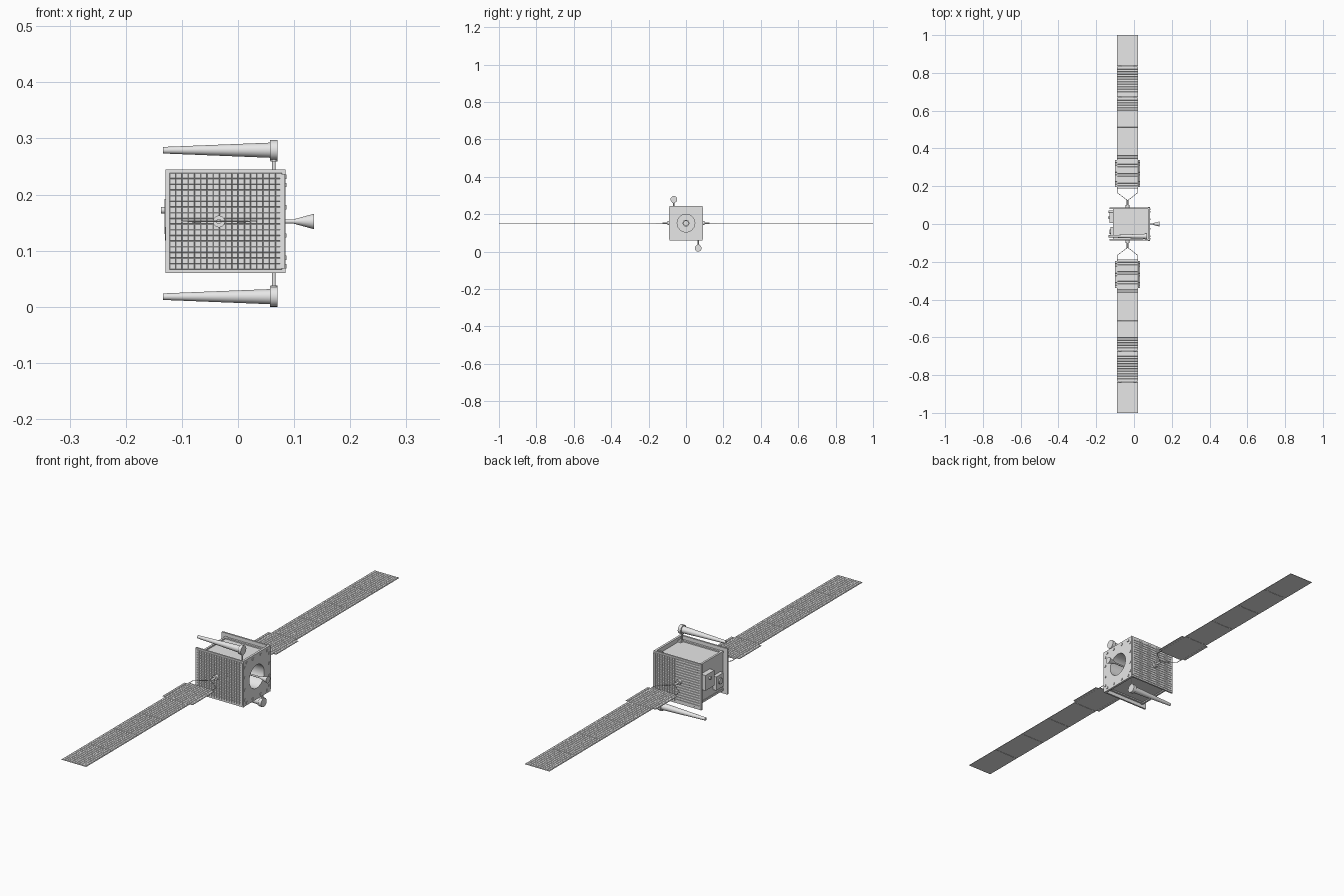
import bpy, bmesh, math
from mathutils import Matrix, Vector

if "Cube" in bpy.data.objects:
    bpy.data.objects.remove(bpy.data.objects["Cube"])

GREY = (0.8, 0.8, 0.8, 1)
grey = bpy.data.materials.new("light_grey")
grey.use_nodes = True
grey.diffuse_color = GREY
grey.node_tree.nodes["Principled BSDF"].inputs["Base Color"].default_value = GREY


def finish(name, bm, smooth=False):
    mesh = bpy.data.meshes.new(name)
    bm.to_mesh(mesh)
    bm.free()
    mesh.materials.append(grey)
    ob = bpy.data.objects.new(name, mesh)
    bpy.context.collection.objects.link(ob)
    if smooth:
        bpy.ops.object.select_all(action='DESELECT')
        ob.select_set(True)
        bpy.context.view_layer.objects.active = ob
        bpy.ops.object.shade_smooth_by_angle(angle=math.radians(40))
    return ob


def add_box(bm, lo, hi):
    lo, hi = Vector(lo), Vector(hi)
    bmesh.ops.create_cube(bm, size=1, matrix=Matrix.Translation((lo + hi) / 2)
                          @ Matrix.Diagonal((*(hi - lo), 1)))


def box(name, lo, hi):
    bm = bmesh.new()
    add_box(bm, lo, hi)
    return finish(name, bm)


def add_rod(bm, a, b, r1, r2=None, sides=24):
    a, b = Vector(a), Vector(b)
    turn = (b - a).to_track_quat('Z', 'Y').to_matrix().to_4x4()
    bmesh.ops.create_cone(bm, cap_ends=True, segments=sides, radius1=r1,
                          radius2=r1 if r2 is None else r2, depth=(b - a).length,
                          matrix=Matrix.Translation((a + b) / 2) @ turn)


def rod(name, a, b, r1, r2=None, sides=24):
    bm = bmesh.new()
    add_rod(bm, a, b, r1, r2, sides)
    return finish(name, bm, True)


def add_cells(bm, centre, width, height, cols, rows, turn=0):
    # grid of small raised solar cells separated by grooves
    matrix = (Matrix.Translation(centre) @ Matrix.Rotation(turn, 4, 'X')
              @ Matrix.Diagonal((width, height, 1, 1)))
    verts = bmesh.ops.create_grid(bm, x_segments=cols, y_segments=rows,
                                  size=0.5, matrix=matrix)["verts"]
    faces = list({f for v in verts for f in v.link_faces})
    bmesh.ops.inset_individual(bm, faces=faces, thickness=0.001, depth=0.0012)


def cut_hole(ob, cutter):
    mod = ob.modifiers.new("hole", 'BOOLEAN')
    mod.operation = 'DIFFERENCE'
    mod.solver = 'EXACT'
    mod.object = cutter
    bpy.context.view_layer.objects.active = ob
    bpy.ops.object.modifier_apply(modifier="hole")


MID = 0.152      # height of the array axis
AXIS = -0.034    # x of the array axis

# main body and engine-side plate with a round well
body = box("body", (-0.11, -0.08, 0.078), (0.076, 0.08, 0.227))
bm = bmesh.new()
add_box(bm, (0.075, -0.09, 0.06), (0.084, 0.09, 0.245))
corners = [e for e in bm.edges if abs(e.verts[0].co.x - e.verts[1].co.x) > 0.005]
bmesh.ops.bevel(bm, geom=corners, offset=0.008, segments=3, affect='EDGES')
plate = finish("engine_plate", bm)
cutter = rod("well_cutter", (0.02, 0, MID), (0.1, 0, MID), 0.047, sides=40)
cut_hole(body, cutter)
cut_hole(plate, cutter)
bpy.data.objects.remove(cutter)

# bolts around the plate edge
bm = bmesh.new()
for s in (-1, 1):
    for t in (-0.065, -0.025, 0.025, 0.065):
        for y, z in ((t, 0.08 * s), (0.078 * s, t)):
            add_box(bm, (0.083, y - 0.004, MID + z - 0.004),
                    (0.0865, y + 0.004, MID + z + 0.004))
finish("plate_bolts", bm)

# engine with flared nozzle
rod("engine_base", (0.019, 0, MID), (0.035, 0, MID), 0.018)
rod("engine_stem", (0.03, 0, MID), (0.1, 0, MID), 0.0035)
rod("engine_nozzle", (0.098, 0, MID), (0.135, 0, MID), 0.0035, 0.0137)

# top and bottom trim: edge rails and corner blocks
bm = bmesh.new()
for z in (0.073, 0.224):
    add_box(bm, (-0.112, -0.08, z), (-0.104, 0.08, z + 0.008))
    for s in (-1, 1):
        add_box(bm, (-0.112, 0.073 * s - 0.004, z), (0.076, 0.073 * s + 0.004, z + 0.008))
        add_box(bm, (0.062, 0.064 * s - 0.008, z - 0.002), (0.076, 0.064 * s + 0.008, z + 0.01))
finish("body_rails", bm)

# equipment on the far side
box("equipment_box_large", (-0.131, 0.005, 0.13), (-0.109, 0.062, 0.192))
box("equipment_box_small", (-0.125, -0.062, 0.1), (-0.109, -0.015, 0.155))
rod("sensor", (-0.13, 0.035, 0.172), (-0.137, 0.035, 0.172), 0.006, sides=16)
rod("sensor_lens", (-0.125, -0.04, 0.13), (-0.13, -0.04, 0.13), 0.012)

for s, side in ((-1, "front"), (1, "back")):
    # side wall covered with cells
    bm = bmesh.new()
    y0, y1 = sorted((0.08 * s, 0.087 * s))
    add_box(bm, (-0.129, y0, 0.06), (0.085, y1, 0.245))
    add_cells(bm, (-0.022, 0.0872 * s, 0.1525), 0.2, 0.172, 18, 17, -s * math.pi / 2)
    finish(side + "_wall", bm)

    # array drive hub, shaft and yoke
    rod(side + "_hub", (AXIS, 0.085 * s, MID), (AXIS, 0.1 * s, MID), 0.0105)
    rod(side + "_shaft", (AXIS, 0.098 * s, MID), (AXIS, 0.126 * s, MID), 0.0045)
    bm = bmesh.new()
    for d in (-1, 1):
        x = AXIS + 0.053 * d
        add_rod(bm, (AXIS, 0.124 * s, MID), (x, 0.165 * s, MID), 0.0013, sides=8)
        add_rod(bm, (x, 0.165 * s, MID), (x, 0.192 * s, MID), 0.0013, sides=8)
    finish(side + "_yoke", bm, True)

    # five hinged array panels
    edges = [0.188, 0.345, 0.509, 0.672, 0.836, 1.0]
    for i, (a, b) in enumerate(zip(edges, edges[1:])):
        gap = 0.0015 if i < 4 else 0
        y0, y1 = sorted((a * s, (b - gap) * s))
        bm = bmesh.new()
        add_box(bm, (AXIS - 0.055, y0, MID - 0.001), (AXIS + 0.055, y1, MID + 0.0005))
        add_cells(bm, (AXIS, (y0 + y1) / 2, MID + 0.0007), 0.106, y1 - y0 - 0.005, 10, 12)
        finish(f"{side}_array_panel_{i + 1}", bm)
        if i < 4:
            bm = bmesh.new()
            for x in (-0.04, 0.04):
                add_rod(bm, (AXIS + x - 0.008, b * s, MID), (AXIS + x + 0.008, b * s, MID),
                        0.002, sides=10)
            finish(f"{side}_hinge_{i + 1}", bm, True)

    # narrow flaps beside the innermost panel
    bm = bmesh.new()
    for d in (-1, 1):
        x0, x1 = sorted((AXIS + 0.0555 * d, AXIS + 0.067 * d))
        y0, y1 = sorted((0.197 * s, 0.338 * s))
        add_box(bm, (x0, y0, MID - 0.001), (x1, y1, MID + 0.0005))
        add_cells(bm, ((x0 + x1) / 2, (y0 + y1) / 2, MID + 0.0007), 0.0105, y1 - y0 - 0.003, 1, 11)
    finish(side + "_array_flaps", bm)

# tapered booms above and below
for name, y, z, root in (("upper", -0.065, 0.279, 0.224), ("lower", 0.065, 0.018, 0.08)):
    rod(name + "_boom", (0.058, y, z), (-0.134, y, z), 0.0135, 0.0058)
    rod(name + "_boom_cap", (0.057, y, z), (0.07, y, z), 0.018)
    rod(name + "_boom_post", (0.064, y, root), (0.064, y, z), 0.0032, sides=12)
    near = z - math.copysign(0.02, z - root)
    rod(name + "_boom_collar", (0.064, y, near), (0.064, y, z), 0.006, sides=16)
